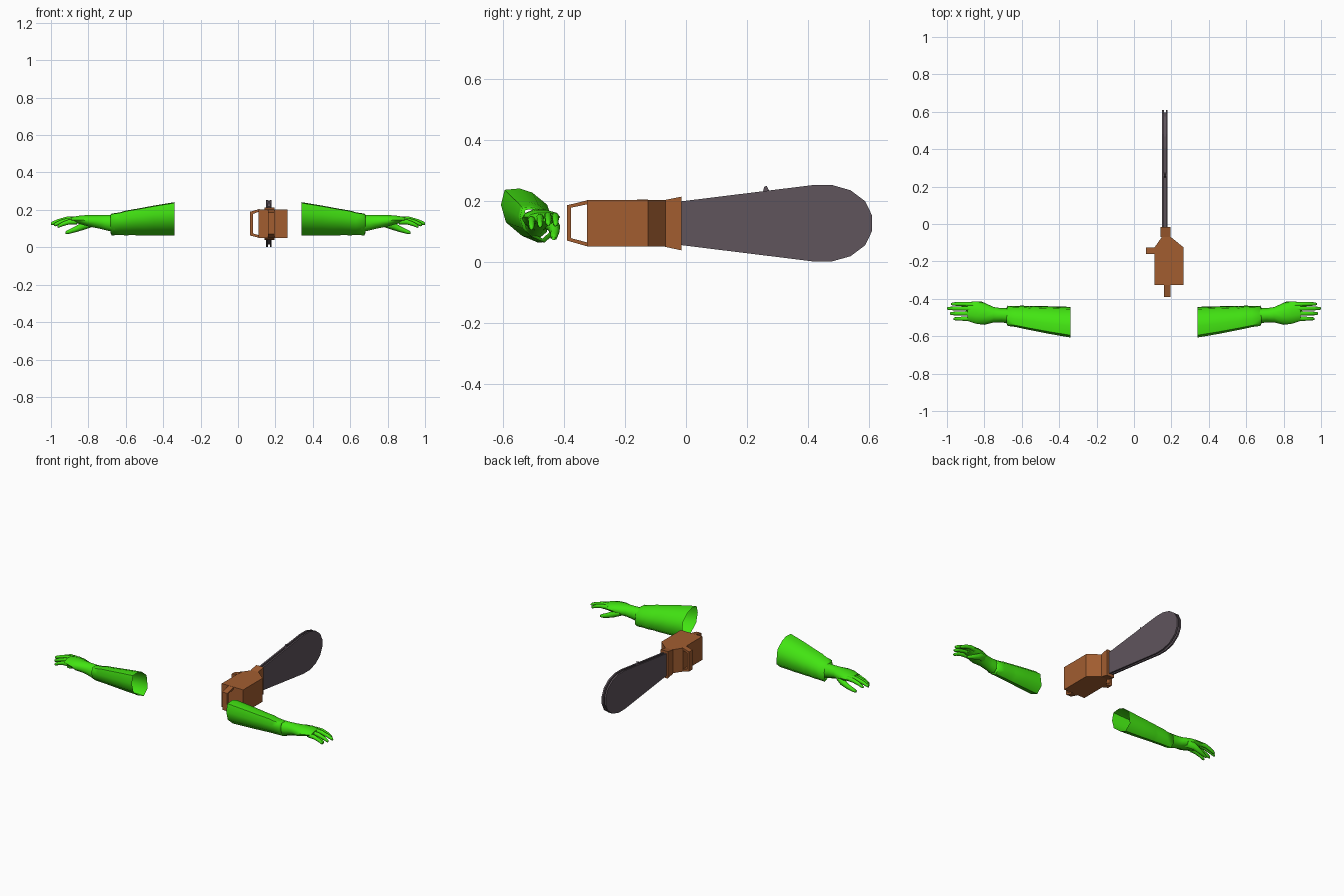
import bpy
import bmesh
import math

if "Cube" in bpy.data.objects:
    bpy.data.objects.remove(bpy.data.objects["Cube"])


def material(name, rgb):
    m = bpy.data.materials.new(name)
    m.use_nodes = True
    m.diffuse_color = (*rgb, 1)
    m.node_tree.nodes["Principled BSDF"].inputs["Base Color"].default_value = (*rgb, 1)
    return m


green = material("bright green", (0.055, 0.78, 0.006))
brown = material("rusty brown", (0.36, 0.11, 0.03))
grey = material("dark grey metal", (0.115, 0.09, 0.108))


def finish(name, bm, mat, smooth=None):
    bmesh.ops.recalc_face_normals(bm, faces=bm.faces)
    mesh = bpy.data.meshes.new(name)
    bm.to_mesh(mesh)
    bm.free()
    mesh.materials.append(mat)
    ob = bpy.data.objects.new(name, mesh)
    bpy.context.collection.objects.link(ob)
    if smooth:
        bpy.ops.object.select_all(action="DESELECT")
        ob.select_set(True)
        bpy.context.view_layer.objects.active = ob
        bpy.ops.object.shade_smooth_by_angle(angle=math.radians(smooth))
    return ob


def prism(name, outline, axis, lo, hi, mat):
    """Extrude a flat outline along x, y or z from lo to hi."""
    def place(a, b, c):
        return {"x": (c, a, b), "y": (a, c, b), "z": (a, b, c)}[axis]
    bm = bmesh.new()
    ends = [[bm.verts.new(place(a, b, c)) for a, b in outline] for c in (lo, hi)]
    for end in ends:
        bm.faces.new(end)
    n = len(outline)
    for i in range(n):
        j = (i + 1) % n
        bm.faces.new((ends[0][i], ends[0][j], ends[1][j], ends[1][i]))
    return finish(name, bm, mat)


def loft(name, shape, rings, side, caps=True):
    """Skin rings (x, centre y, centre z, half width, half height)."""
    bm = bmesh.new()
    loops = [[bm.verts.new((side * x, cy + u * ry, cz + v * rz)) for u, v in shape]
             for x, cy, cz, ry, rz in rings]
    n = len(shape)
    for a, b in zip(loops, loops[1:]):
        for i in range(n):
            j = (i + 1) % n
            bm.faces.new((a[i], a[j], b[j], b[i]))
    if caps:
        bm.faces.new(loops[0])
        bm.faces.new(loops[-1])
    return finish(name, bm, green, 60)


def circle(n):
    return [(math.cos(math.tau * i / n), math.sin(math.tau * i / n)) for i in range(n)]


# Arms: open sleeve, hand, fingers and thumb
sleeve_shape = [(-1, .4), (-.85, .95), (-.25, 1), (.25, .85), (.85, .4),
                (1, -.6), (.5, -1), (-.15, -.75), (-.8, -.25)]
sleeve = [(.34, -.525, .152, .082, .089), (.45, -.514, .143, .074, .08),
          (.54, -.504, .135, .066, .071), (.56, -.503, .134, .063, .069),
          (.60, -.497, .13, .061, .066), (.63, -.495, .126, .056, .061),
          (.675, -.491, .122, .054, .058), (.682, -.491, .125, .042, .048)]
hand = [(.66, -.491, .126, .042, .048), (.71, -.488, .132, .038, .042),
        (.75, -.485, .137, .041, .037), (.80, -.48, .142, .059, .032),
        (.845, -.473, .147, .06, .024), (.89, -.468, .147, .05, .015)]
thumb = [(.78, -.455, .132, .025, .024), (.82, -.434, .118, .021, .024),
         (.865, -.43, .098, .015, .017), (.905, -.433, .083, .012, .012),
         (.922, -.435, .078, .006, .007)]
fingers = [("index", -.428, .148, .978), ("middle", -.452, .15, 1.0),
           ("ring", -.479, .144, .985), ("little", -.507, .136, .965)]

for side, label in ((1, "left"), (-1, "right")):
    loft(label + "_sleeve", sleeve_shape, sleeve, side, caps=False)
    loft(label + "_hand", circle(10), hand, side)
    loft(label + "_thumb", circle(7), thumb, side)
    for finger, y, z, tip in fingers:
        base = .86
        reach = tip - base
        middle_y = -.468 + (y + .468) * .9
        loft(f"{label}_{finger}_finger", circle(7),
             [(base, middle_y, z, .014, .015),
              (base + reach * .4, y, z, .012, .014),
              (base + reach * .75, y, z - .012, .0105, .012),
              (tip - .008, y, z - .022, .009, .01),
              (tip, y, z - .025, .005, .006)], side)

# Saw body with chamfered front corners
prism("saw_body", [(.11, -.325), (.265, -.325), (.265, -.125), (.195, -.068),
                   (.15, -.068), (.11, -.125)], "z", .05, .203, brown)
prism("saw_neck", [(-.07, .05), (-.015, .038), (-.015, .214), (-.07, .203)],
      "x", .142, .195, brown)

# Hooped handles
prism("rear_handle", [(-.32, .203), (-.39, .186), (-.39, .07), (-.32, .05),
                      (-.32, .063), (-.377, .078), (-.377, .178), (-.32, .19)],
      "x", .16, .195, brown)
prism("side_handle", [(.115, .205), (.065, .19), (.065, .063), (.115, .05),
                      (.115, .064), (.079, .074), (.079, .178), (.115, .191)],
      "y", -.16, -.125, brown)

# Guide bar: two cheek plates around a recessed core
half = [(-.03, .07), (.415, .125), (.48, .125), (.54, .108), (.588, .072), (.61, .026)]
mid = .127


def bar(name, inset, lo, hi):
    upper = [(y - inset * max(0, y) / .61, mid + h - inset * min(1, h / .07)) for y, h in half]
    lower = [(y, 2 * mid - z) for y, z in reversed(upper)]
    return prism(name, upper + lower, "x", lo, hi, grey)


bar("bar_left_plate", 0, .17, .18)
bar("bar_right_plate", 0, .15, .16)
bar("bar_core", .014, .16, .17)
prism("chain_tooth", [(.245, .21), (.275, .21), (.272, .235), (.264, .25),
                      (.257, .247), (.252, .23)], "x", .16, .17, grey)
